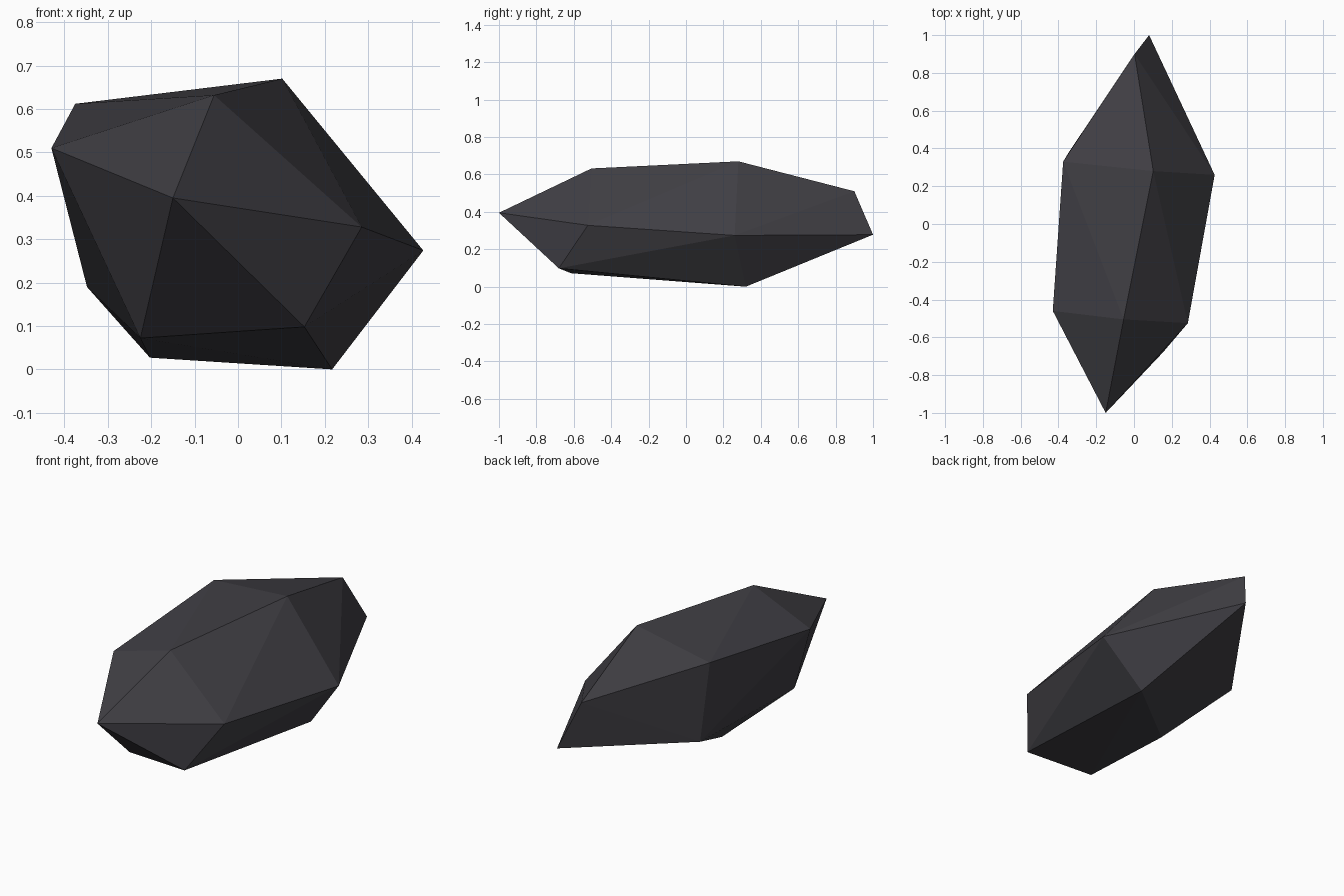
import bpy
import bmesh

# Remove the default cube if present
cube = bpy.data.objects.get("Cube")
if cube:
    bpy.data.objects.remove(cube, do_unlink=True)

# Dark stone colour
stone = bpy.data.materials.new("dark_grey_stone")
stone.use_nodes = True
colour = (0.052, 0.05, 0.059, 1.0)
stone.diffuse_color = colour
shader = stone.node_tree.nodes["Principled BSDF"]
shader.inputs["Base Color"].default_value = colour
shader.inputs["Roughness"].default_value = 0.9

# Corners of the rock: front tip, two loose rings, back ridge
front_tip = [(-0.15, -1.0, 0.395)]
front_ring = [
    (-0.43, -0.46, 0.51),
    (-0.055, -0.505, 0.632),
    (0.285, -0.525, 0.328),
    (0.153, -0.68, 0.098),
    (-0.225, -0.615, 0.072),
]
back_ring = [
    (-0.375, 0.33, 0.612),
    (0.102, 0.28, 0.67),
    (0.427, 0.26, 0.274),
    (0.217, 0.32, 0.0),
    (-0.203, -0.02, 0.027),
    (-0.348, 0.375, 0.19),
]
back_ridge = [(0.003, 0.9, 0.51), (0.08, 1.0, 0.278)]

# Wrap the corners in a faceted convex shell
bm = bmesh.new()
for corner in front_tip + front_ring + back_ring + back_ridge:
    bm.verts.new(corner)
bmesh.ops.convex_hull(bm, input=bm.verts[:])
bmesh.ops.recalc_face_normals(bm, faces=bm.faces[:])
for face in bm.faces:
    face.smooth = False

mesh = bpy.data.meshes.new("rock")
bm.to_mesh(mesh)
bm.free()
mesh.materials.append(stone)
rock = bpy.data.objects.new("rock", mesh)
bpy.context.collection.objects.link(rock)
